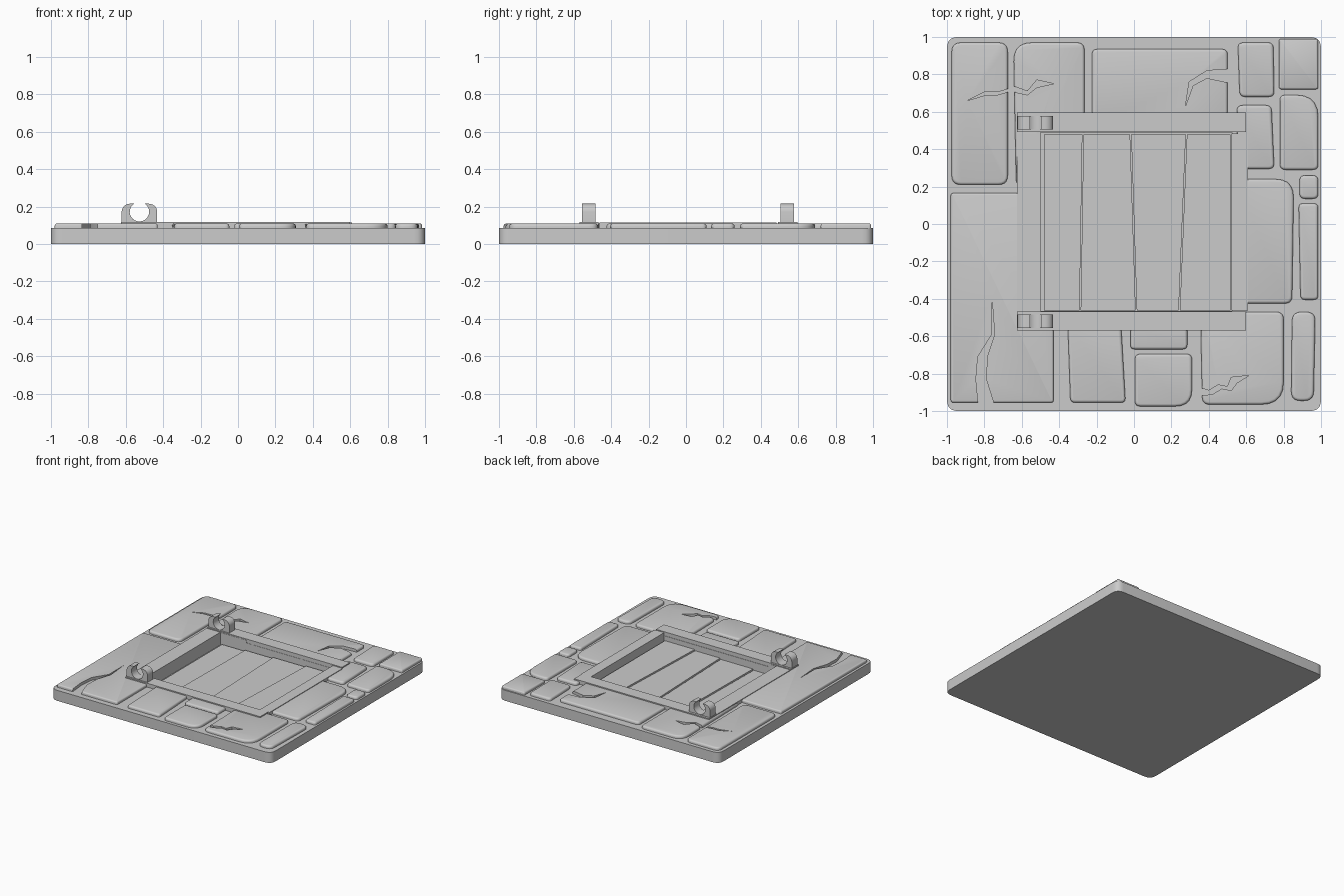
import bpy, bmesh, math
from mathutils import Vector, Matrix

default = bpy.data.objects.get("Cube")
if default:
    bpy.data.objects.remove(default, do_unlink=True)

GREY = (0.6, 0.6, 0.6, 1)
stone_grey = bpy.data.materials.new("stone_grey")
stone_grey.use_nodes = True
stone_grey.diffuse_color = GREY
stone_grey.node_tree.nodes["Principled BSDF"].inputs["Base Color"].default_value = GREY


def prism(name, outline, low, high, bevel=0.0):
    """Extrude a flat outline upward and optionally round its top rim."""
    bm = bmesh.new()
    face = bm.faces.new([bm.verts.new((x, y, low)) for x, y in outline])
    grown = bmesh.ops.extrude_face_region(bm, geom=[face])["geom"]
    top = [v for v in grown if isinstance(v, bmesh.types.BMVert)]
    bmesh.ops.translate(bm, verts=top, vec=(0, 0, high - low))
    bmesh.ops.recalc_face_normals(bm, faces=bm.faces)
    if bevel:
        rim = [e for e in grown if isinstance(e, bmesh.types.BMEdge)]
        bmesh.ops.bevel(bm, geom=rim, offset=bevel, segments=3,
                        profile=0.5, affect="EDGES", clamp_overlap=True)
    mesh = bpy.data.meshes.new(name)
    bm.to_mesh(mesh)
    bm.free()
    mesh.materials.append(stone_grey)
    obj = bpy.data.objects.new(name, mesh)
    bpy.context.collection.objects.link(obj)
    return obj


def rectangle(left, right, bottom, top):
    return [(left, bottom), (right, bottom), (right, top), (left, top)]


def rounded(corners, radii, steps=5):
    """Replace every corner with a short curve."""
    points = []
    for i, corner in enumerate(corners):
        c = Vector(corner)
        before = (Vector(corners[i - 1]) - c).normalized() * radii[i]
        after = (Vector(corners[(i + 1) % len(corners)]) - c).normalized() * radii[i]
        for k in range(steps + 1):
            t = k / steps
            points.append(c + before * (1 - t) ** 2 + after * t ** 2)
    return points


def make_active(obj):
    bpy.ops.object.select_all(action="DESELECT")
    obj.select_set(True)
    bpy.context.view_layer.objects.active = obj


def smooth(obj):
    make_active(obj)
    bpy.ops.object.shade_smooth_by_angle(angle=math.radians(35))


def carve(obj, cutters):
    make_active(obj)
    for cutter in cutters:
        mod = obj.modifiers.new("carve", "BOOLEAN")
        mod.operation = "DIFFERENCE"
        mod.solver = "EXACT"
        mod.object = cutter
        bpy.ops.object.modifier_apply(modifier=mod.name)


# Cutters: the central recess and four cracks
recess = prism("recess_cutter", rectangle(-0.5, 0.525, -0.465, 0.49), 0.01, 0.5)


def crack(name, points):
    return prism(name, points, 0.04, 0.3)


branch_crack = crack("branch_crack_cutter", [
    (-0.89, 0.66), (-0.79, 0.69), (-0.73, 0.69), (-0.66, 0.71), (-0.57, 0.69),
    (-0.52, 0.73), (-0.43, 0.75), (-0.52, 0.77), (-0.57, 0.71), (-0.64, 0.735),
    (-0.71, 0.71), (-0.8, 0.705)])
hook_crack = crack("hook_crack_cutter", [
    (0.275, 0.63), (0.315, 0.74), (0.39, 0.78), (0.53, 0.75), (0.53, 0.83),
    (0.39, 0.82), (0.295, 0.76)])
long_crack = crack("long_crack_cutter", [
    (-0.76, -0.39), (-0.76, -0.59), (-0.835, -0.71), (-0.845, -0.83),
    (-0.83, -0.99), (-0.74, -0.99), (-0.79, -0.83), (-0.785, -0.71), (-0.745, -0.59)])
corner_crack = crack("corner_crack_cutter", [
    (0.615, -0.81), (0.52, -0.82), (0.5, -0.87), (0.45, -0.86), (0.4, -0.89),
    (0.34, -0.87), (0.34, -0.92), (0.42, -0.91), (0.47, -0.88), (0.52, -0.89),
    (0.55, -0.85)])

# Base slab with rounded corners and the recess sunk into it
slab = prism("base_slab", rounded(rectangle(-1, 1, -1, 1), [0.06] * 4), 0, 0.086)
carve(slab, [recess])
smooth(slab)


def stone(name, left, right, bottom, top, radius=0.03, skew=(0, 0), big=None, cuts=()):
    """Paving stone; skew shifts the lower corners, big sets one wider corner."""
    corners = rectangle(left, right, bottom, top)
    corners[0] = (left + skew[0], bottom)
    corners[1] = (right + skew[1], bottom)
    radii = [radius] * 4
    if big:
        radii[big[0]] = big[1]
    obj = prism(name, rounded(corners, radii), 0.07, 0.109, bevel=0.014)
    carve(obj, cuts)
    smooth(obj)


# Back row of paving
stone("back_right_stone", -0.975, -0.675, 0.21, 0.97, 0.05, cuts=[branch_crack])
stone("back_inner_stone", -0.645, -0.265, 0.2, 0.97, 0.04, (0.015, 0), (3, 0.1),
      [recess, branch_crack])
stone("back_middle_stone", -0.225, 0.5, 0.52, 0.935, 0.03, cuts=[hook_crack])
stone("back_small_stone", 0.555, 0.745, 0.68, 0.97, 0.03, (0.01, 0.005))
stone("back_corner_stone", 0.775, 0.985, 0.72, 0.99, 0.015)

# Left column of paving
stone("left_inner_stone", 0.55, 0.735, 0.295, 0.635, 0.03, (0, 0.015))
stone("left_round_stone", 0.78, 0.985, 0.29, 0.69, 0.03, big=(2, 0.12))
stone("left_wide_stone", 0.55, 0.855, -0.425, 0.24, 0.04, (0, -0.01), (2, 0.1))
stone("left_tiny_stone", 0.885, 0.985, 0.135, 0.26, 0.03)
stone("left_narrow_stone", 0.88, 0.985, -0.405, 0.11, 0.025, (0.01, 0))

# Front row of paving
stone("front_corner_stone", 0.845, 0.97, -0.945, -0.47, 0.05, (-0.005, -0.01))
stone("front_cracked_stone", 0.355, 0.8, -0.965, -0.47, 0.04, (0.01, 0), (1, 0.12),
      [corner_crack])
stone("front_square_stone", 0.005, 0.31, -0.975, -0.695, 0.03, big=(1, 0.09))
stone("front_short_stone", -0.02, 0.285, -0.67, -0.52, 0.025)
stone("front_middle_stone", -0.355, -0.07, -0.955, -0.52, 0.025, (0.015, 0.025))
stone("right_large_stone", -0.98, -0.43, -0.955, 0.165, 0.015, cuts=[recess, long_crack])

for cutter in (recess, branch_crack, hook_crack, long_crack, corner_crack):
    bpy.data.objects.remove(cutter, do_unlink=True)

# Hatch frame: long bars over slightly lower side bars
prism("frame_back_bar", rectangle(-0.625, 0.6, 0.492, 0.595), 0.08, 0.118)
prism("frame_front_bar", rectangle(-0.625, 0.6, -0.57, -0.468), 0.08, 0.118)
prism("frame_right_bar", rectangle(-0.625, -0.5, -0.462, 0.485), 0.08, 0.114)
prism("frame_left_bar", rectangle(0.522, 0.61, -0.462, 0.485), 0.08, 0.114)

# Hatch planks: tapered boards, each a little higher than the last
seams = [(-0.48, -0.48), (-0.285, -0.27), (0.015, -0.015), (0.245, 0.283), (0.522, 0.522)]
for i in range(len(seams) - 1):
    (front_a, back_a), (front_b, back_b) = seams[i], seams[i + 1]
    gap = 0.006
    prism(f"plank_{i + 1}", [(front_a, -0.463), (front_b - gap, -0.463),
                             (back_b - gap, 0.478), (back_a, 0.478)],
          0.005, 0.022 + 0.009 * i)

# Hinge clips: open rings standing on the long bars
half = [(0.095, -0.062), (0.095, 0.0)]
half += [(0.05 + 0.045 * math.cos(a), 0.043 * math.sin(a))
         for a in (math.pi / 2 * k / 6 for k in range(1, 7))]
half.append((0.03, 0.043))
start, end = math.radians(54), math.radians(-90)
half += [(0.052 * math.cos(a), 0.052 * math.sin(a))
         for a in (start + (end - start) * k / 10 for k in range(10))]
# The hole's lowest point joins the two halves of the open ring
profile = half + [(0, -0.052)] + [(-x, y) for x, y in reversed(half)]
for name, y in (("back_clip", 0.541), ("front_clip", -0.52)):
    clip = prism(name, profile, -0.036, 0.036)
    clip.data.transform(Matrix.Translation((-0.527, y, 0.172))
                        @ Matrix.Rotation(math.pi / 2, 4, "X"))
    smooth(clip)
